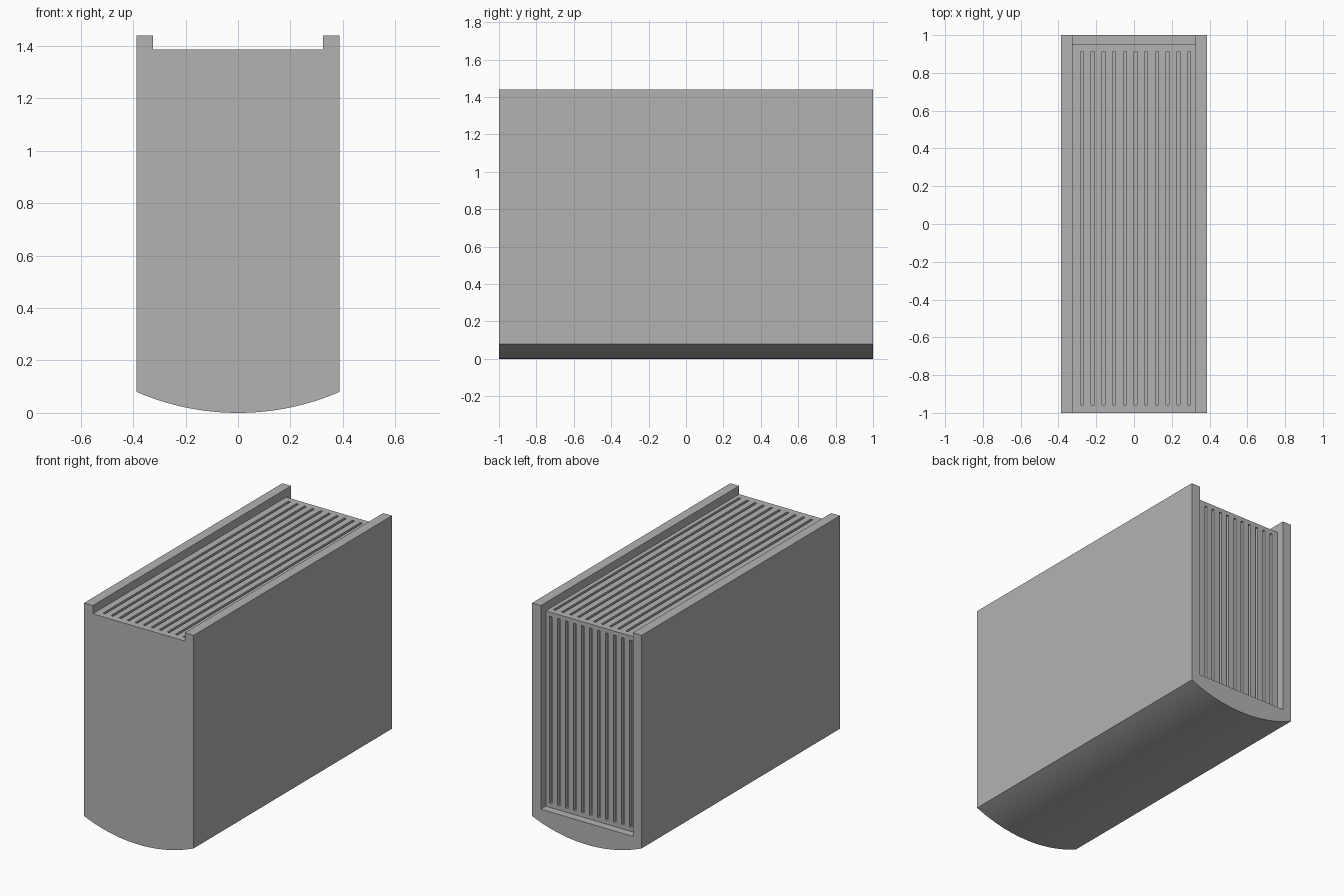
import bpy, bmesh, math

if "Cube" in bpy.data.objects:
    bpy.data.objects.remove(bpy.data.objects["Cube"])

W, TOP, SIDE_Z = 0.387, 1.44, 0.08      # shell half width, top, lower side edge
IN_W, DECK, BACK, FLOOR = 0.325, 1.387, 0.95, 0.14
SLOTS, PITCH, SLOT_W, DEPTH = 11, 0.0566, 0.016, 0.035

grey = bpy.data.materials.new("plain grey")
grey.diffuse_color = (0.45, 0.45, 0.45, 1)
grey.use_nodes = True
grey.node_tree.nodes["Principled BSDF"].inputs["Base Color"].default_value = grey.diffuse_color


def make_object(name, bm):
    bmesh.ops.recalc_face_normals(bm, faces=bm.faces)
    mesh = bpy.data.meshes.new(name)
    bm.to_mesh(mesh)
    bm.free()
    mesh.materials.append(grey)
    obj = bpy.data.objects.new(name, mesh)
    bpy.context.collection.objects.link(obj)
    return obj


def add_box(bm, x0, x1, y0, y1, z0, z1):
    verts = bmesh.ops.create_cube(bm, size=1)["verts"]
    for v in verts:
        v.co = (x1 if v.co.x > 0 else x0,
                y1 if v.co.y > 0 else y0,
                z1 if v.co.z > 0 else z0)


# Casing: arc-bottomed profile with raised side rails, extruded front to back
radius = (W**2 + SIDE_Z**2) / (2 * SIDE_Z)
half = math.asin(W / radius)
profile = []
for i in range(33):
    a = -half + 2 * half * i / 32
    profile.append((radius * math.sin(a), radius * (1 - math.cos(a))))
profile += [(W, TOP), (IN_W, TOP), (IN_W, DECK),
            (-IN_W, DECK), (-IN_W, TOP), (-W, TOP)]
bm = bmesh.new()
face = bm.faces.new([bm.verts.new((x, -1, z)) for x, z in profile])
ext = bmesh.ops.extrude_face_region(bm, geom=[face])["geom"]
bmesh.ops.translate(bm, vec=(0, 2, 0),
                    verts=[v for v in ext if isinstance(v, bmesh.types.BMVert)])
casing = make_object("finned_casing", bm)

# Recess in the back between the side walls
bm = bmesh.new()
add_box(bm, -IN_W, IN_W, BACK, 1.2, FLOOR, 1.6)
recess = make_object("back_recess_cutter", bm)

# Narrow vent slots in the deck and in the recessed back
bm = bmesh.new()
for i in range(SLOTS):
    x = -0.283 + i * PITCH
    add_box(bm, x, x + SLOT_W, -0.958, 0.912, DECK - DEPTH, DECK + 0.1)
    add_box(bm, x, x + SLOT_W, BACK - DEPTH, BACK + 0.1, 0.167, 1.36)
slots = make_object("vent_slot_cutter", bm)

bpy.context.view_layer.objects.active = casing
casing.select_set(True)
for cutter in (recess, slots):
    cutter.hide_render = True
    mod = casing.modifiers.new("cut", "BOOLEAN")
    mod.operation, mod.solver, mod.object = "DIFFERENCE", "EXACT", cutter
    mod.use_self = True
    bpy.ops.object.modifier_apply(modifier=mod.name)
    bpy.data.objects.remove(cutter)

bpy.ops.object.shade_smooth_by_angle(angle=math.radians(30))
